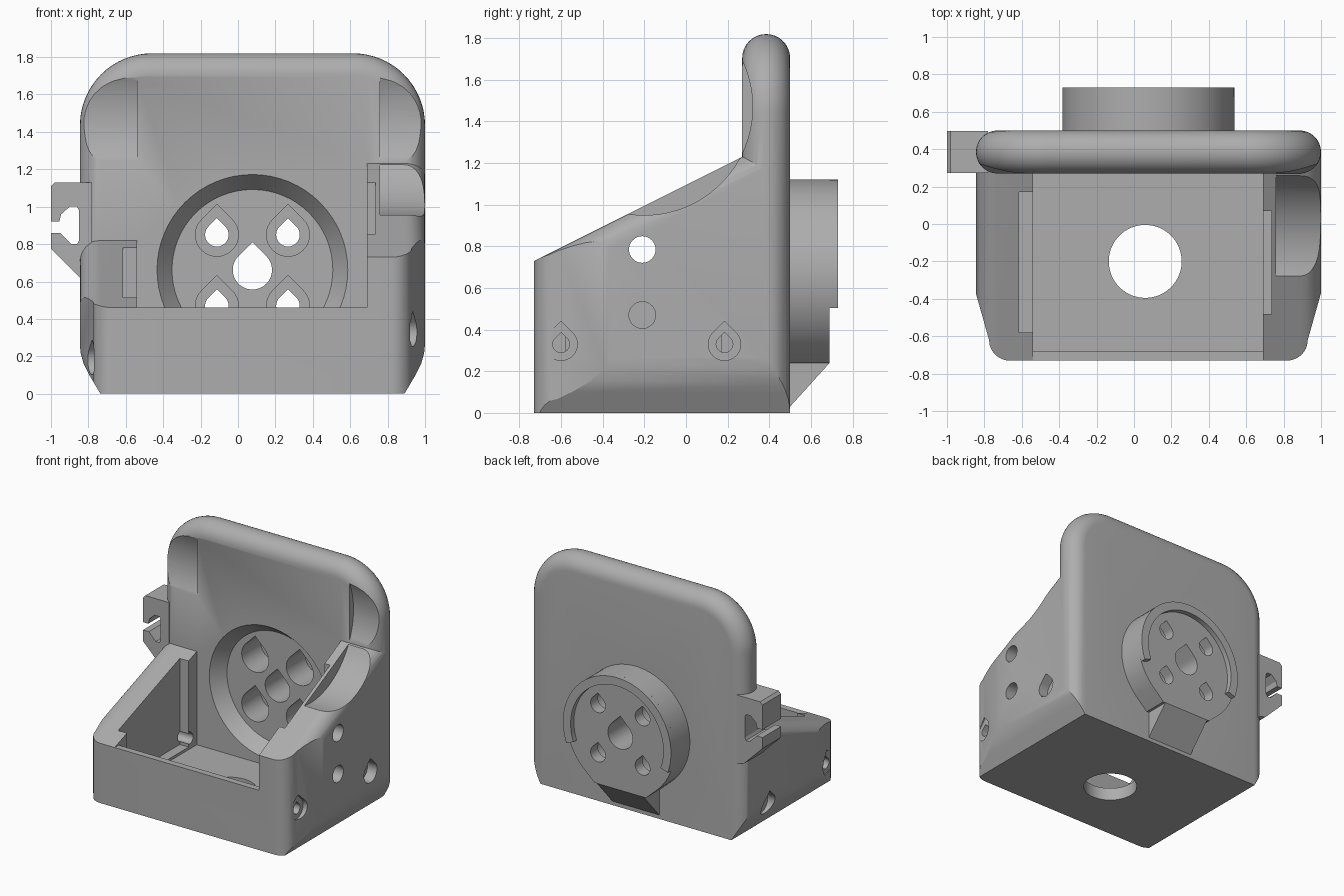
import bpy, bmesh, math

if "Cube" in bpy.data.objects:
    bpy.data.objects.remove(bpy.data.objects["Cube"])

grey = bpy.data.materials.new("grey plastic")
grey.diffuse_color = (0.42, 0.42, 0.42, 1)
grey.use_nodes = True
grey.node_tree.nodes["Principled BSDF"].inputs["Base Color"].default_value = grey.diffuse_color


def finish(name, bm):
    bmesh.ops.recalc_face_normals(bm, faces=bm.faces[:])
    me = bpy.data.meshes.new(name)
    bm.to_mesh(me)
    bm.free()
    me.materials.append(grey)
    ob = bpy.data.objects.new(name, me)
    bpy.context.collection.objects.link(ob)
    return ob


def place(axis, u, v, d):
    return {"x": (d, u, v), "y": (u, d, v), "z": (u, v, d)}[axis]


def loft(name, axis, rings):
    """Solid through rings given as (depth, outline)."""
    bm = bmesh.new()
    vs = [[bm.verts.new(place(axis, u, v, d)) for u, v in pts] for d, pts in rings]
    n = len(vs[0])
    for a, b in zip(vs, vs[1:]):
        for i in range(n):
            j = (i + 1) % n
            bm.faces.new((a[i], a[j], b[j], b[i]))
    bm.faces.new(vs[0])
    bm.faces.new(vs[-1][::-1])
    return finish(name, bm)


def prism(name, axis, pts, a, b):
    return loft(name, axis, [(a, pts), (b, pts)])


def rect(u0, u1, v0, v1):
    return [(u0, v0), (u1, v0), (u1, v1), (u0, v1)]


def arc(cu, cv, r, a0, a1, n):
    return [(cu + r * math.cos(math.radians(a0 + (a1 - a0) * i / n)),
             cv + r * math.sin(math.radians(a0 + (a1 - a0) * i / n))) for i in range(n + 1)]


def circle(cu, cv, r, n=64):
    return arc(cu, cv, r, 0, 360, n)[:-1]


def drop(cu, cv, r):
    """Teardrop outline with its point up."""
    return arc(cu, cv, r, 135, 405, 24) + [(cu, cv + r * math.sqrt(2))]


def boolean(ob, other, op="DIFFERENCE"):
    m = ob.modifiers.new("cut", "BOOLEAN")
    m.operation, m.object, m.solver = op, other, "EXACT"
    bpy.context.view_layer.objects.active = ob
    bpy.ops.object.modifier_apply(modifier=m.name)
    bpy.data.objects.remove(other)


CX, CZ = 0.077, 0.662          # middle of the hub
L, R = -0.845, 1.0             # housing sides


def side_wall(name, inner, outer, z_front, z_back):
    ob = prism(name, "x", [(-0.75, -0.05), (0.385, -0.05), (0.385, z_back), (-0.75, z_front)],
               inner, outer)
    bm = bmesh.new()
    bm.from_mesh(ob.data)
    edges = [e for e in bm.edges if all(abs(v.co.x - outer) < 1e-4 and v.co.z > 0.4 for v in e.verts)]
    bmesh.ops.bevel(bm, geom=edges, offset=0.11, segments=8, profile=0.5, affect="EDGES")
    bm.to_mesh(ob.data)
    bm.free()
    return ob


# Tray: base block, sloping side walls, tapered plan
housing = prism("housing", "z", rect(-0.7, 0.85, -0.75, 0.38), -0.05, 0.46)
boolean(housing, side_wall("left_wall", -0.54, L, 0.453, 0.86), "UNION")
boolean(housing, side_wall("right_wall", 0.69, R, 0.72, 1.288), "UNION")
half = [(0.9225, 0.385), (0.9225, -0.37), (0.852, -0.62)]
half += arc(0.742, -0.62, 0.11, -15, -90, 8)
plan = [(CX + x, y) for x, y in half] + [(CX - x, y) for x, y in reversed(half)]
boolean(housing, prism("plan", "z", plan, -0.2, 2), "INTERSECT")

# Tray cavity, wall pockets
boolean(housing, prism("cavity", "z", rect(-0.54, 0.69, -0.68, 0.34), 0.10, 2))
boolean(housing, prism("left_pocket", "z", rect(-0.615, -0.5, -0.58, 0.17), 0.12, 2))
boolean(housing, prism("right_pocket", "z", rect(0.6, 0.735, -0.48, 0.07), 0.12, 2))


# Back plate with fully rounded rim
def plate_outline(inset):
    r = 0.385 - inset
    pts = [(L + inset, -0.3), (R - inset, -0.3)]
    pts += arc(R - 0.385, 1.82 - 0.385, r, 0, 90, 16)
    return pts + arc(L + 0.385, 1.82 - 0.385, r, 90, 180, 16)


rings = []
for i in range(17):
    t = math.radians(-90 + 180 * i / 16)
    rings.append((0.385 + 0.115 * math.sin(t), plate_outline(0.115 * (1 - math.cos(t)))))
boolean(housing, loft("back_plate", "y", rings), "UNION")

# Chamfered lower side edges
low = [(0.813, 0), (0.872, 0.10), (0.902, 0.16), (0.918, 0.215), (0.9235, 0.27), (0.9235, 2)]
boolean(housing, prism("chamfer", "y", [(CX + x, z) for x, z in low]
                       + [(CX - x, z) for x, z in reversed(low)], -1, 1), "INTERSECT")

# Hub on the back with its support wedge
hub = arc(CX, CZ, 0.46, -45, 225, 60) + [(CX - 0.22, 0.24), (CX + 0.22, 0.24)]
boolean(housing, prism("hub", "y", hub, 0.45, 0.69), "UNION")
boolean(housing, prism("hub_wedge", "x", [(0.46, 0.0), (0.5, 0.03), (0.69, 0.24), (0.69, 0.26), (0.46, 0.26)],
                       CX - 0.2, CX + 0.2), "UNION")

# Finger scoops
for x0, x1 in ((-1.1, -0.54), (0.76, 1.1)):
    boolean(housing, prism("scoop", "x", circle(-0.2, 1.47, 0.52, 96), x0, x1))

# Dished seat and mounting holes in the hub
boolean(housing, loft("dish", "y", [(0.17, circle(CX, CZ, 0.51)), (0.27, circle(CX, CZ, 0.51)),
                                    (0.37, circle(CX, CZ, 0.43))]))
boolean(housing, prism("centre_hole", "y", drop(CX, CZ, 0.105), 0.2, 0.9))
for sx in (-1, 1):
    for sz in (-1, 1):
        x, z = CX + sx * 0.19, CZ - 0.002 + sz * 0.19
        boolean(housing, prism("counterbore", "y", drop(x, z, 0.115), 0.2, 0.6))
        boolean(housing, prism("screw_hole", "y", drop(x, z, 0.063), 0.5, 0.9))

# Floor hole and side holes
boolean(housing, prism("floor_hole", "z", circle(0.06, -0.2, 0.195), -0.1, 0.3))
for z in (0.785, 0.47):
    boolean(housing, prism("side_hole", "x", circle(-0.21, z, 0.064, 40), 0.6, 1.1))
for y in (-0.6, 0.185):
    for z, inner, bore, outer in ((0.33, 0.62, 0.92, 1.1), (0.18, -0.48, -0.77, -1.1)):
        boolean(housing, prism("side_bore", "x", drop(y, z, 0.078), bore, outer))
        boolean(housing, prism("side_screw", "x", drop(y, z, 0.04), inner, outer))

# Raised rim around the upper part of the hub
rim = prism("hub_rim", "y", arc(CX, CZ, 0.46, -20, 200, 60) + arc(CX, CZ, 0.395, 200, -20, 60), 0.68, 0.73)

# Slotted side bracket
bracket = prism("side_bracket", "y", [
    (-0.78, 1.13), (-0.98, 1.13), (-1, 1.11), (-1, 0.92), (-0.955, 0.92), (-0.945, 0.96),
    (-0.90, 1.0), (-0.86, 1.0), (-0.85, 0.98), (-0.85, 0.82), (-0.86, 0.80), (-0.89, 0.80),
    (-0.95, 0.86), (-1, 0.86), (-1, 0.775), (-0.845, 0.62), (-0.78, 0.60)], 0.272, 0.498)

# Smooth rounded areas, sharp edges kept
for ob in (housing, rim, bracket):
    bpy.ops.object.select_all(action="DESELECT")
    ob.select_set(True)
    bpy.context.view_layer.objects.active = ob
    bpy.ops.object.shade_smooth_by_angle(angle=math.radians(25))
